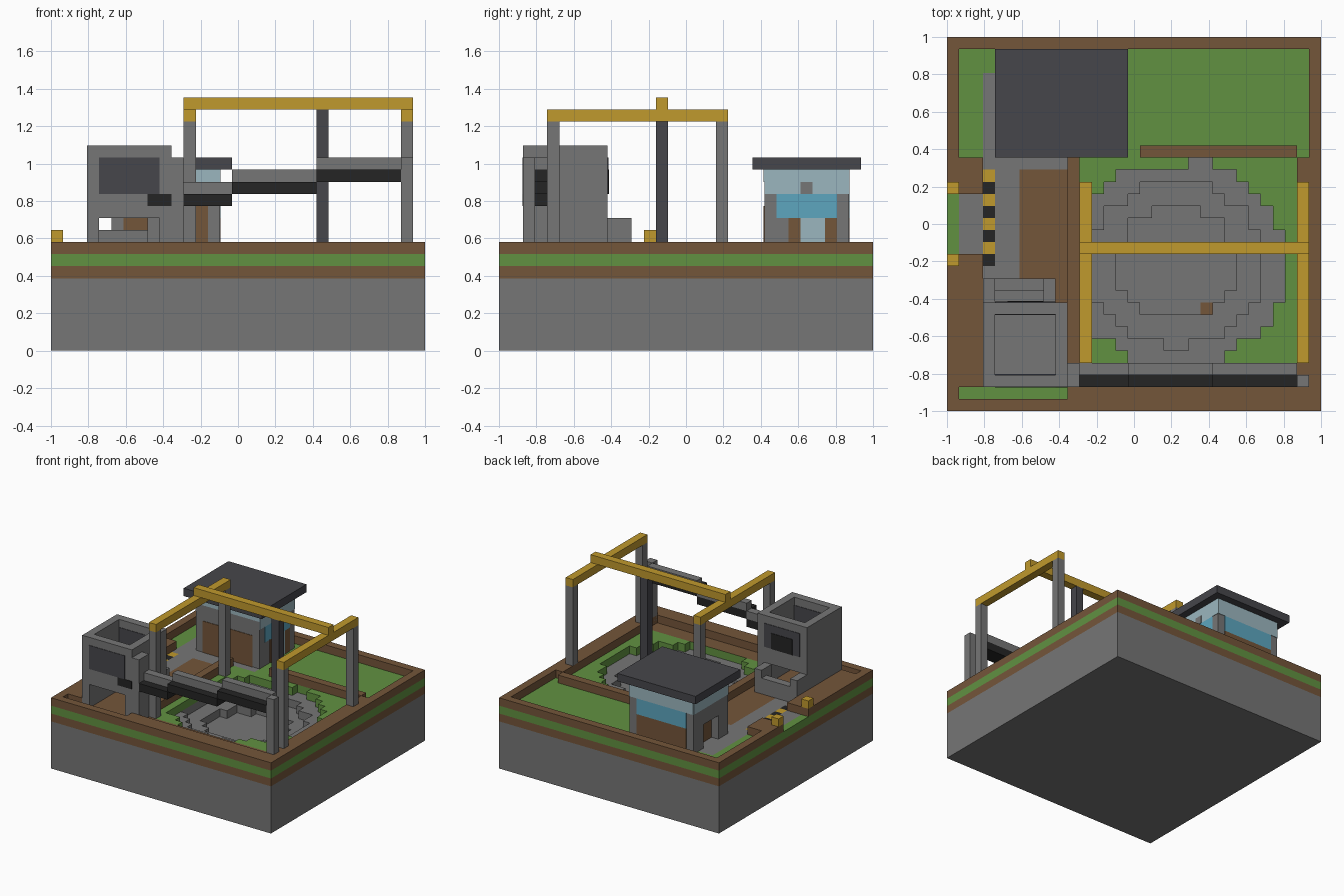
import bpy, bmesh, math

if "Cube" in bpy.data.objects:
    bpy.data.objects.remove(bpy.data.objects["Cube"])

N = 31          # cells along each side of the plot
U = 2 / N       # size of one cell
EPS = 0.06      # thickness of painted plates, in cells


def material(name, rgb):
    m = bpy.data.materials.new(name)
    m.use_nodes = True
    m.diffuse_color = (*rgb, 1)
    m.node_tree.nodes["Principled BSDF"].inputs["Base Color"].default_value = (*rgb, 1)
    return m


MATS = {
    "stone": material("stone grey", (0.18, 0.18, 0.18)),
    "soil": material("soil brown", (0.175, 0.092, 0.042)),
    "grass": material("grass green", (0.12, 0.285, 0.053)),
    "yellow": material("safety yellow", (0.53, 0.32, 0.026)),
    "black": material("rubber black", (0.018, 0.018, 0.018)),
    "dark": material("slate dark", (0.061, 0.061, 0.07)),
    "pale": material("pale glass", (0.33, 0.47, 0.52)),
    "blue": material("blue glass", (0.11, 0.38, 0.52)),
}
NAMES = list(MATS)


def finish(name, bm, mats):
    me = bpy.data.meshes.new(name)
    bm.to_mesh(me)
    bm.free()
    for m in mats:
        me.materials.append(MATS[m])
    ob = bpy.data.objects.new(name, me)
    bpy.context.collection.objects.link(ob)
    return ob


def box(name, x, y, z, mat):
    """Box given by cell ranges on each axis."""
    bm = bmesh.new()
    bmesh.ops.create_cube(bm, size=1)
    for v in bm.verts:
        v.co = [(r[0] if c < 0 else r[1]) * U - off
                for c, r, off in zip(v.co, (x, y, z), (1, 1, 0))]
    return finish(name, bm, [mat])


def inside(i, j, x0, x1, y0, y1):
    return x0 <= i < x1 and y0 <= j < y1


# Terrain: height and colour of each cell
def pit_radius(i, j):
    return math.hypot((i + 0.5 - 19) / 9.1, (j + 0.5 - 12.2) / 8.4)


def in_pit(i, j):
    return inside(i, j, 12, 28, 4, 20) and pit_radius(i, j) < 1


def height(i, j):
    if not (0 <= i < N and 0 <= j < N):
        return 0
    if inside(i, j, 0, 3, 13, 18):
        return 8                                   # gateway
    ridge = (i in (0, N - 1) or j in (0, N - 1) or inside(i, j, 0, 3, 2, 21)
             or inside(i, j, 10, 11, 4, 21) or inside(i, j, 16, 29, 21, 22)
             or inside(i, j, 10, N, 1, 2) or inside(i, j, 29, N, 1, 21))
    if ridge:
        return 9
    if inside(i, j, 20, 22, 20, 21):
        return 7
    if in_pit(i, j):
        r = pit_radius(i, j)
        return 7 if r > 0.8 else 6 if r > 0.55 else 5
    return 8


def top_colour(i, j):
    h = height(i, j)
    if h == 9:
        return "soil"
    if h < 8:
        return "soil" if (i, j) == (21, 8) else "stone"
    if inside(i, j, 3, 4, 12, 20):
        return "yellow" if j % 2 else "black"      # striped barrier line
    if inside(i, j, 1, 3, 13, 18) or inside(i, j, 3, 6, 11, 28):
        return "stone"
    if inside(i, j, 3, 10, 20, 21) or inside(i, j, 5, 14, 21, 29):
        return "stone"
    if inside(i, j, 3, 11, 2, 20) or inside(i, j, 10, 29, 2, 4):
        return "soil"
    return "grass"


def side_colour(k, pit):
    if k == 7:
        return "grass"
    return "soil" if k == 8 or (k == 6 and not pit) else "stone"


def terrain():
    bm = bmesh.new()

    def quad(points, colour):
        f = bm.faces.new([bm.verts.new((x * U - 1, y * U - 1, z * U)) for x, y, z in points])
        f.material_index = NAMES.index(colour)

    for i in range(N):
        for j in range(N):
            h = height(i, j)
            ring = [(i, j), (i + 1, j), (i + 1, j + 1), (i, j + 1)]
            quad([(*p, h) for p in ring], top_colour(i, j))
            for n, (di, dj) in enumerate(((0, -1), (1, 0), (0, 1), (-1, 0))):
                a, b = ring[n], ring[(n + 1) % 4]
                low = height(i + di, j + dj)
                for k in range(low, h):
                    quad([(*a, k), (*b, k), (*b, k + 1), (*a, k + 1)],
                         side_colour(k, low > 0))
    quad([(0, 0, 0), (0, N, 0), (N, N, 0), (N, 0, 0)], "stone")
    bmesh.ops.remove_doubles(bm, verts=bm.verts, dist=0.001)
    finish("terrain", bm, NAMES)


terrain()

# Gate posts
for j in (12, 18):
    box("gate_post", (0, 1), (j, j + 1), (9, 10), "yellow")

# Office: body with a recessed doorway on the gate side
box("office_body", (6, 14), (22, 29), (8, 15), "stone")
for y in ((22, 24), (27, 29)):
    box("office_pier", (5, 6), y, (8, 15), "stone")
box("office_lintel", (5, 6), (24, 27), (11, 15), "stone")
box("office_doorway", (6 - EPS, 6), (24, 27), (8, 11), "soil")
box("office_roof", (4, 15), (21, 30), (15, 16), "dark")

# Office painted panels
front, back = (22 - EPS, 22), (29, 29 + EPS)
left, right = (5 - EPS, 5), (14, 14 + EPS)
box("front_panel", (6, 13), front, (8, 12), "soil")
box("front_glass", (5, 14), front, (14, 15), "pale")
box("back_panel", (6, 13), back, (8, 11), "soil")
box("back_window", (6, 13), back, (11, 13), "blue")
box("back_glass", (5, 14), back, (13, 15), "pale")
box("gate_side_glass", left, (22, 29), (13, 15), "pale")
box("side_glass_low", right, (22, 29), (13, 14), "pale")
box("side_glass_high", right, (22, 29), (14, 15), "pale")
box("side_window", right, (23, 28), (11, 13), "blue")
box("side_door", right, (25, 27), (8, 11), "pale")
for y in ((24, 25), (27, 28)):
    box("side_door_frame", right, y, (8, 11), "soil")
box("side_vent", (14, 14 + 2 * EPS), (25, 26), (13, 14), "stone")

# Crusher tower: legs, floor slab and open-topped walls
for x in ((3, 4), (9, 10)):
    box("tower_leg", x, (2, 9), (8, 11), "stone")
    box("tower_side_wall", x, (2, 9), (13, 17), "stone")
box("tower_floor", (3, 10), (2, 9), (11, 13), "stone")
for y in ((2, 3), (8, 9)):
    box("tower_end_wall", (4, 9), y, (13, 17), "stone")
    box("tower_window", (4, 9), (y[0] - EPS, y[1] + EPS), (13, 16), "dark")
box("tower_window_core", (5, 8), (9, 9 + 2 * EPS), (13, 15), "black")
box("tower_belt_mouth", (8, 10), (2 - EPS, 2), (12, 13), "black")

# Discharge bin behind the tower
for x in ((3, 4), (8, 9)):
    box("bin_side", x, (9, 11), (8, 11), "stone")
box("bin_back", (4, 8), (10, 11), (8, 10), "stone")
box("bin_floor", (4, 8), (9, 10), (8, 9), "stone")

# Conveyor: rising belt sections with a guard wall
box("conveyor_tower_post", (10, 11), (2, 4), (8, 16), "stone")
for x, z in (((11, 15), 12), ((15, 22), 13), ((22, 29), 14)):
    box("conveyor_belt", x, (2, 4), (z, z + 1), "black")
    box("conveyor_guard", x, (3, 4), (z + 1, z + 2), "stone")
box("conveyor_end_post", (29, 30), (2, 3), (8, 16), "stone")

# Gantry crane
for x in ((11, 12), (29, 30)):
    for y in ((4, 5), (18, 19)):
        box("gantry_post", x, y, (8, 19), "stone")
    box("gantry_rail", x, (4, 19), (19, 20), "yellow")
box("gantry_bridge", (11, 30), (13, 14), (20, 21), "yellow")
box("drill_column", (22, 23), (13, 14), (5, 20), "dark")
